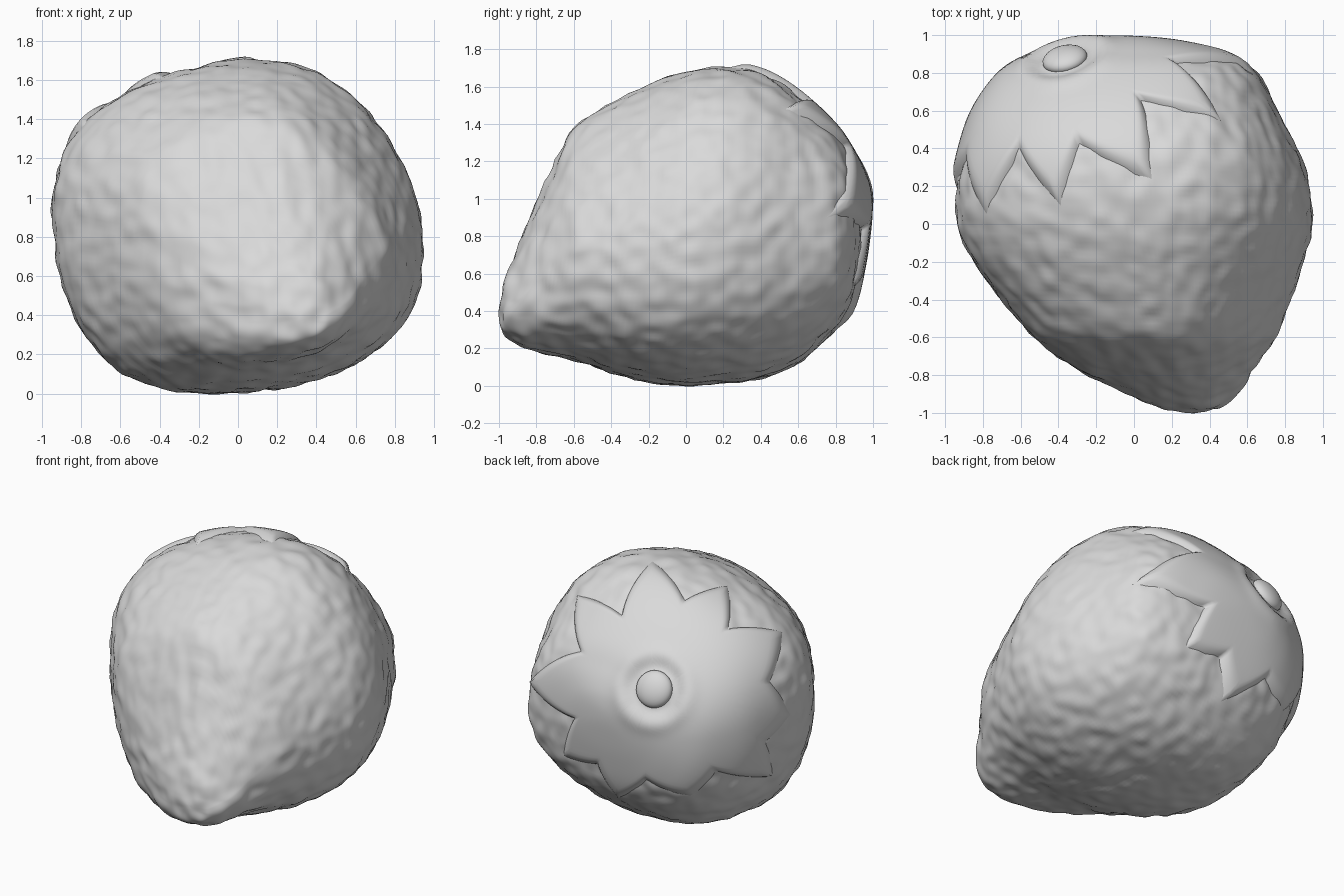
import bpy, bmesh, math
from mathutils import Vector, Matrix, noise
from mathutils.bvhtree import BVHTree

cube = bpy.data.objects.get("Cube")
if cube:
    bpy.data.objects.remove(cube, do_unlink=True)

grey = bpy.data.materials.new("plain grey")
grey.use_nodes = True
grey.diffuse_color = (0.7, 0.7, 0.7, 1)
grey.node_tree.nodes["Principled BSDF"].inputs["Base Color"].default_value = (0.7, 0.7, 0.7, 1)


def finish(bm, name):
    """Turn a bmesh into a smooth shaded object."""
    mesh = bpy.data.meshes.new(name)
    bm.to_mesh(mesh)
    bm.free()
    mesh.materials.append(grey)
    for poly in mesh.polygons:
        poly.use_smooth = True
    obj = bpy.data.objects.new(name, mesh)
    bpy.context.collection.objects.link(obj)


def bridge(bm, lower, upper):
    """Join two closed rings of vertices with quads."""
    count = len(lower)
    for j in range(count):
        k = (j + 1) % count
        bm.faces.new((lower[j], upper[j], upper[k], lower[k]))


def fan(bm, centre, ring):
    for j in range(len(ring)):
        bm.faces.new((centre, ring[j], ring[(j + 1) % len(ring)]))


# Body cross-sections along its length: y, x low, x high, z low, z high
SECTIONS = [
    (-.995, .32, .32, .4, .4), (-.985, .19, .43, .3, .51),
    (-.95, .08, .49, .25, .63), (-.88, -.08, .56, .21, .78),
    (-.75, -.33, .65, .17, 1.09), (-.6, -.53, .75, .14, 1.38),
    (-.4, -.7, .83, .07, 1.51), (-.2, -.85, .9, .02, 1.61),
    (0, -.935, .945, 0, 1.68), (.2, -.94, .93, .015, 1.7),
    (.4, -.9, .86, .04, 1.67), (.6, -.83, .76, .12, 1.55),
    (.79, -.69, .66, .29, 1.37), (.88, -.53, .52, .44, 1.23),
    (.93, -.4, .3, .65, 1.13), (.955, -.28, .12, .82, 1.05),
    (.965, -.1, -.1, .95, .95)]


def mirrored(s):
    """Section on the far side of a pole, so that the ends come out round."""
    return (s[0], s[2], s[1], s[4], s[3])


def spline(a, b, c, d, t):
    return b + t * (c - a + t * (2 * a - 5 * b + 4 * c - d + t * (3 * (b - c) + d - a))) / 2


# Squareness of each quarter and its change along y, keyed by (is +x, is +z)
POWER = {(True, True): (1.85, .5), (False, True): (2.1, -.1),
         (False, False): (2.45, -.2), (True, False): (2.3, 0)}


def section_ring(bm, s, count=240, twist=.1):
    """Rounded-square ring for one section, rolled slightly to one side."""
    y, x_low, x_high, z_low, z_high = s
    ring = []
    for j in range(count):
        angle = math.tau * j / count
        c, q = math.cos(angle), math.sin(angle)
        middle, change = POWER[c > 0, q > 0]
        power = middle + change * max(y, -.6)
        x = math.copysign(abs(c) ** (2 / power), c)
        z = math.copysign(abs(q) ** (2 / power), q)
        rolled_x = x + twist * z * (1 - x * x)
        rolled_z = z - twist * x * (1 - z * z)
        ring.append(bm.verts.new(((x_low + x_high + rolled_x * (x_high - x_low)) / 2, y,
                                  (z_low + z_high + rolled_z * (z_high - z_low)) / 2)))
    return ring


# Body: loft through the sections
body = bmesh.new()
keys = [mirrored(SECTIONS[1])] + SECTIONS + [mirrored(SECTIONS[-2])]
STEPS = 8
rings = []
for i in range(len(SECTIONS) - 1):
    for step in range(STEPS):
        if i == 0 and step == 0:
            continue
        rings.append(section_ring(body, [spline(*v, step / STEPS) for v in zip(*keys[i:i + 4])]))
for lower, upper in zip(rings, rings[1:]):
    bridge(body, lower, upper)
for s, ring in ((SECTIONS[0], rings[0]), (SECTIONS[-1], rings[-1])):
    fan(body, body.verts.new((s[1], s[0], s[3])), ring)
bmesh.ops.recalc_face_normals(body, faces=body.faces)

# Even out the loft before the bumps go on
for _ in range(6):
    bmesh.ops.smooth_vert(body, verts=body.verts, factor=.5,
                          use_axis_x=True, use_axis_y=True, use_axis_z=True)
body.normal_update()
skin = BVHTree.FromBMesh(body)

# Body: dimpled, lumpy skin
offsets = []
for v in body.verts:
    fine = noise.noise(v.co * 11)
    broad = noise.noise(v.co * 5 + Vector((3, 1, 2)))
    offsets.append(v.normal * (0.013 * fine + 0.004 * broad))
for v, offset in zip(body.verts, offsets):
    v.co += offset
finish(body, "fruit_body")

# Leaf cap frame: it looks back, up and to one side
turn, tilt = math.radians(30), math.radians(25)
across = Vector((-math.cos(turn), -math.sin(turn), 0))
outward = Vector((-math.sin(turn) * math.cos(tilt), math.cos(turn) * math.cos(tilt), math.sin(tilt)))
upward = outward.cross(across)
cap_centre = Vector((0, 0, .86)) - .115 * across - .11 * upward


def on_skin(u, v):
    """Point and normal on the body below a position in the cap plane."""
    p = cap_centre + across * u + upward * v
    hit, normal, _, _ = skin.ray_cast(p + outward * 3, -outward)
    if hit is None:
        hit, normal, _, _ = skin.find_nearest(p + outward * .2)
    return hit, normal


# Leaf tips and the notches after them: angle in degrees, reach
STAR = [(27, .88), (42, .61), (59, .8), (75, .6), (96, .83), (118, .53),
        (134, .82), (156, .555), (179, .87), (201, .58), (216, .77), (232, .63),
        (250, .76), (265, .59), (289, .72), (308, .65), (324, .91), (336, .77),
        (351, .86), (366, .73)]

outline = []
for (a, r), (b, q) in zip(STAR, STAR[1:] + [(STAR[0][0] + 360, STAR[0][1])]):
    for step in range(12):
        t = step / 12
        outline.append((math.radians(a + (b - a) * t), r + (q - r) * t))

# Leaf cap: raised star with a rimmed hollow round the stem and tucked-in edges
cap = bmesh.new()
LEVELS = 30
cap_rings = []
for i in range(1, LEVELS + 1):
    t = i / LEVELS
    edge = max(0, (t - .88) / .12)
    ring = []
    for angle, reach in outline:
        d = t * reach
        dip = .024 * math.exp(-((d - .13) / .05) ** 2)
        rim = .012 * math.exp(-((d - .22) / .05) ** 2)
        hit, normal = on_skin(d * math.cos(angle), d * math.sin(angle))
        ring.append(cap.verts.new(hit + normal * (.034 + rim - dip - .05 * edge * edge)))
    cap_rings.append(ring)
for inner, outer in zip(cap_rings, cap_rings[1:]):
    bridge(cap, inner, outer)
hit, normal = on_skin(0, 0)
fan(cap, cap.verts.new(hit + normal * .03), cap_rings[0])
finish(cap, "leaf_cap")

# Stem: flattened knob in the middle of the cap
stem = bmesh.new()
place = (Matrix.Translation(hit + normal * .015)
         @ normal.to_track_quat("Z", "Y").to_matrix().to_4x4()
         @ Matrix.Diagonal((.12, .12, .06, 1)))
bmesh.ops.create_uvsphere(stem, u_segments=32, v_segments=16, radius=1, matrix=place)
finish(stem, "stem_knob")
